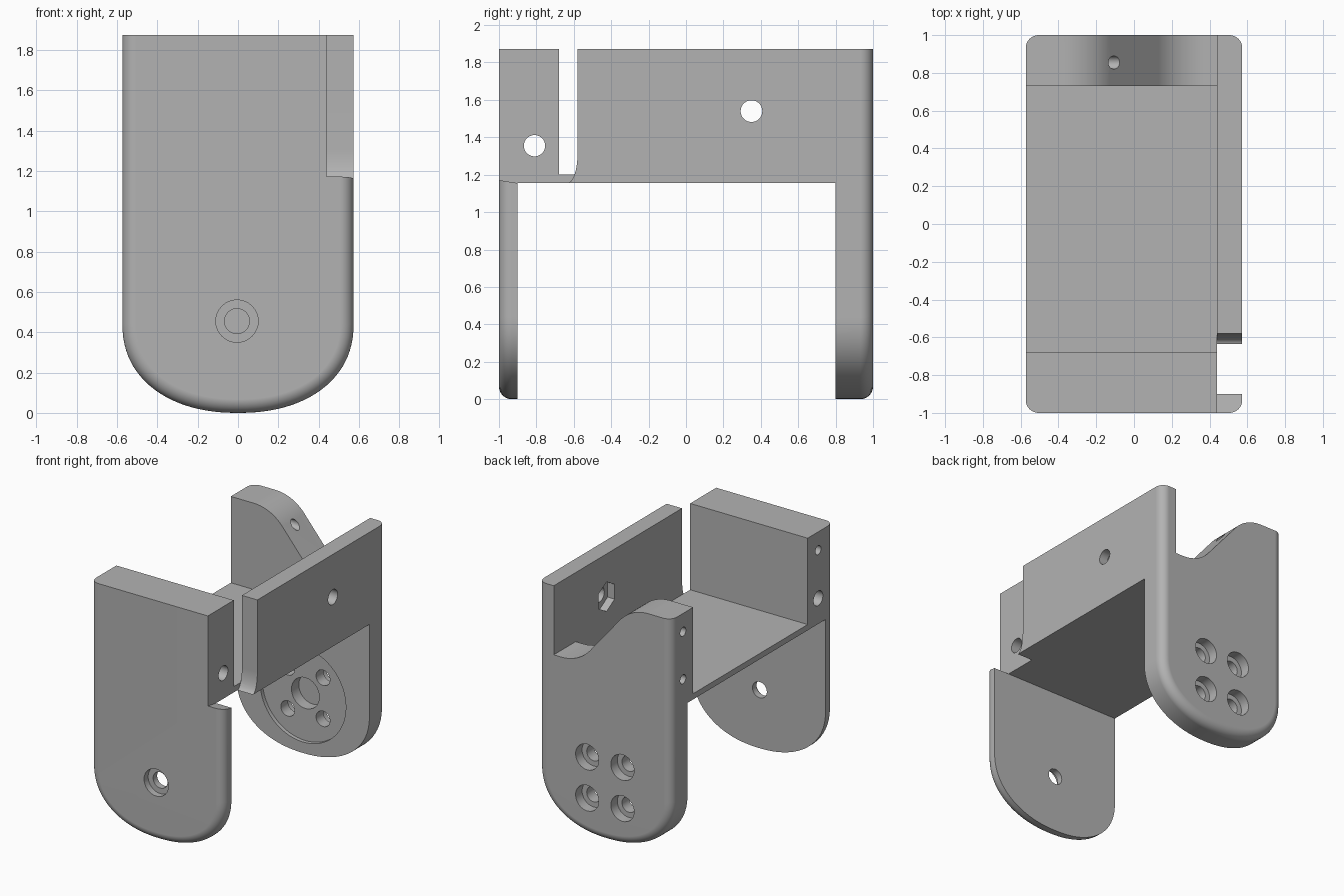
import bpy, bmesh, math
from mathutils import Matrix

old = bpy.data.objects.get("Cube")
if old:
    bpy.data.objects.remove(old, do_unlink=True)

HALF_W, TOP, ARC_Z, FILLET = 0.573, 1.873, 0.44, 0.068
WALL_X, FLOOR_Z, UNDER_Z = 0.44, 1.2, 1.155
AXIS_Z = 0.455

grey = bpy.data.materials.new("plain grey")
grey.use_nodes = True
colour = (0.45, 0.45, 0.45, 1)
grey.diffuse_color = colour
grey.node_tree.nodes["Principled BSDF"].inputs["Base Color"].default_value = colour


def to_object(bm, name):
    bmesh.ops.recalc_face_normals(bm, faces=bm.faces)
    mesh = bpy.data.meshes.new(name)
    bm.to_mesh(mesh)
    bm.free()
    obj = bpy.data.objects.new(name, mesh)
    bpy.context.collection.objects.link(obj)
    return obj


def loft(rings, name):
    """Skin a row of equal-length closed rings and cap both ends."""
    bm = bmesh.new()
    rows = [[bm.verts.new(p) for p in ring] for ring in rings]
    for a, b in zip(rows, rows[1:]):
        for i in range(len(a)):
            j = (i + 1) % len(a)
            bm.faces.new((a[i], a[j], b[j], b[i]))
    bm.faces.new(rows[0])
    bm.faces.new(rows[-1])
    return to_object(bm, name)


def outline(y, inset):
    """Shield-shaped section: straight sides with a full rounded bottom."""
    w, depth, n, power = HALF_W - inset, ARC_Z - inset, 48, 2 / 2.2
    ring = [(-w, y, TOP)]
    for i in range(n + 1):
        t = math.pi * i / n
        c, s = math.cos(t), max(math.sin(t), 0)
        x = -math.copysign(abs(c) ** power, c) * w
        ring.append((x, y, ARC_Z - depth * s ** power))
    return ring + [(w, y, TOP)]


# Bracket body with rounded front and back rims
steps = [math.pi / 2 * i / 8 for i in range(9)]
rim = [(1 - FILLET * (1 - math.cos(t)), FILLET * (1 - math.sin(t))) for t in steps]
half = [(y, inset) for y, inset in reversed(rim)]
half.sort(key=lambda p: p[0])
rings = [outline(-y, d) for y, d in reversed(half)] + [outline(y, d) for y, d in half]
body = loft(rings, "servo_bracket")
body.data.materials.append(grey)


def cut(cutter):
    cutter.hide_render = True
    mod = body.modifiers.new("cut", 'BOOLEAN')
    mod.operation, mod.solver, mod.object = 'DIFFERENCE', 'EXACT', cutter
    bpy.context.view_layer.objects.active = body
    bpy.ops.object.modifier_apply(modifier=mod.name)
    bpy.data.objects.remove(cutter, do_unlink=True)


def prism(points, axis, start, end):
    """Extrude a profile along x (points are y, z) or y (points are x, z)."""
    def place(p, d):
        return (d, p[0], p[1]) if axis == 'x' else (p[0], d, p[1])
    cut(loft([[place(p, d) for p in points] for d in (start, end)], "cutter"))


def box(x0, x1, y0, y1, z0, z1):
    prism([(x0, z0), (x1, z0), (x1, z1), (x0, z1)], 'y', y0, y1)


def hole(axis, u, z, radius, start, end, sides=32):
    pts = []
    for i in range(sides):
        t = math.pi / 2 + 2 * math.pi * i / sides
        pts.append((u + radius * math.cos(t), z + radius * math.sin(t)))
    prism(pts, axis, start, end)


# Lower gap between the two legs, and the open tray above the floor
box(-1, 1, -0.9, 0.8, -1, UNDER_Z)
box(-1, WALL_X, -0.68, 0.73, FLOOR_Z, 3)

# Notch between front block and side wall, with a curved wall foot
foot = [(-0.58 - 0.055 * (1 - math.cos(t)), 1.31 - 0.155 * math.sin(t))
        for t in steps]
notch = [(-1.1, 3), (-1.1, 1.187), (-0.9, UNDER_Z)]
notch += list(reversed(foot)) + [(-0.58, 3)]
prism(notch, 'x', WALL_X, 1)

# Wave-shaped top of the back leg
bend, radius, inner = math.radians(50), 0.32, 0.13
arc = [bend * i / 10 for i in range(11)]
outer = inner + radius * math.sin(bend)
drop = radius * (1 - math.cos(bend))
low = TOP - 2 * drop - 2 * inner * math.tan(bend)
wave = [(-outer + radius * math.sin(t), TOP - radius * (1 - math.cos(t))) for t in arc]
wave += [(outer - radius * math.sin(t), low + radius * (1 - math.cos(t)))
         for t in reversed(arc)]
prism(wave + [(WALL_X, low), (WALL_X, 3), (-outer, 3)], 'y', 0.6, 1.2)

# Cross holes in the front block and the back leg
hole('x', -0.81, 1.355, 0.057, -1, 1)
hole('x', -0.81, 1.73, 0.035, -1, -0.1)
hole('x', 0.855, 1.73, 0.035, -1, 0.2)
hole('x', 0.855, 1.36, 0.035, -1, -0.1)

# Side wall bolt hole with a hexagonal nut pocket inside
hole('x', 0.35, 1.54, 0.058, 0.3, 1)
hole('x', 0.35, 1.54, 0.115, 0.3, 0.5, sides=6)

# Front pivot hole with counterbore
hole('y', -0.005, AXIS_Z, 0.062, -1.2, -0.7)
hole('y', -0.005, AXIS_Z, 0.105, -1.2, -0.95)

# Horn seat, hub pocket and four counterbored screws in the back leg
hole('y', 0, AXIS_Z, 0.37, 0.7, 0.83, sides=64)
hole('y', 0, AXIS_Z, 0.12, 0.7, 0.92)
for sx in (-1, 1):
    for sz in (-1, 1):
        x, z = sx * 0.152, AXIS_Z + sz * 0.16
        hole('y', x, z, 0.06, 0.7, 1.2)
        hole('y', x, z, 0.1, 0.92, 1.2)

# Smooth fillets and bores, crisp machined edges
bpy.ops.object.select_all(action='DESELECT')
body.select_set(True)
bpy.context.view_layer.objects.active = body
bpy.ops.object.shade_smooth_by_angle(angle=math.radians(30))
weighted = body.modifiers.new("flat_faces", 'WEIGHTED_NORMAL')
weighted.keep_sharp = True
